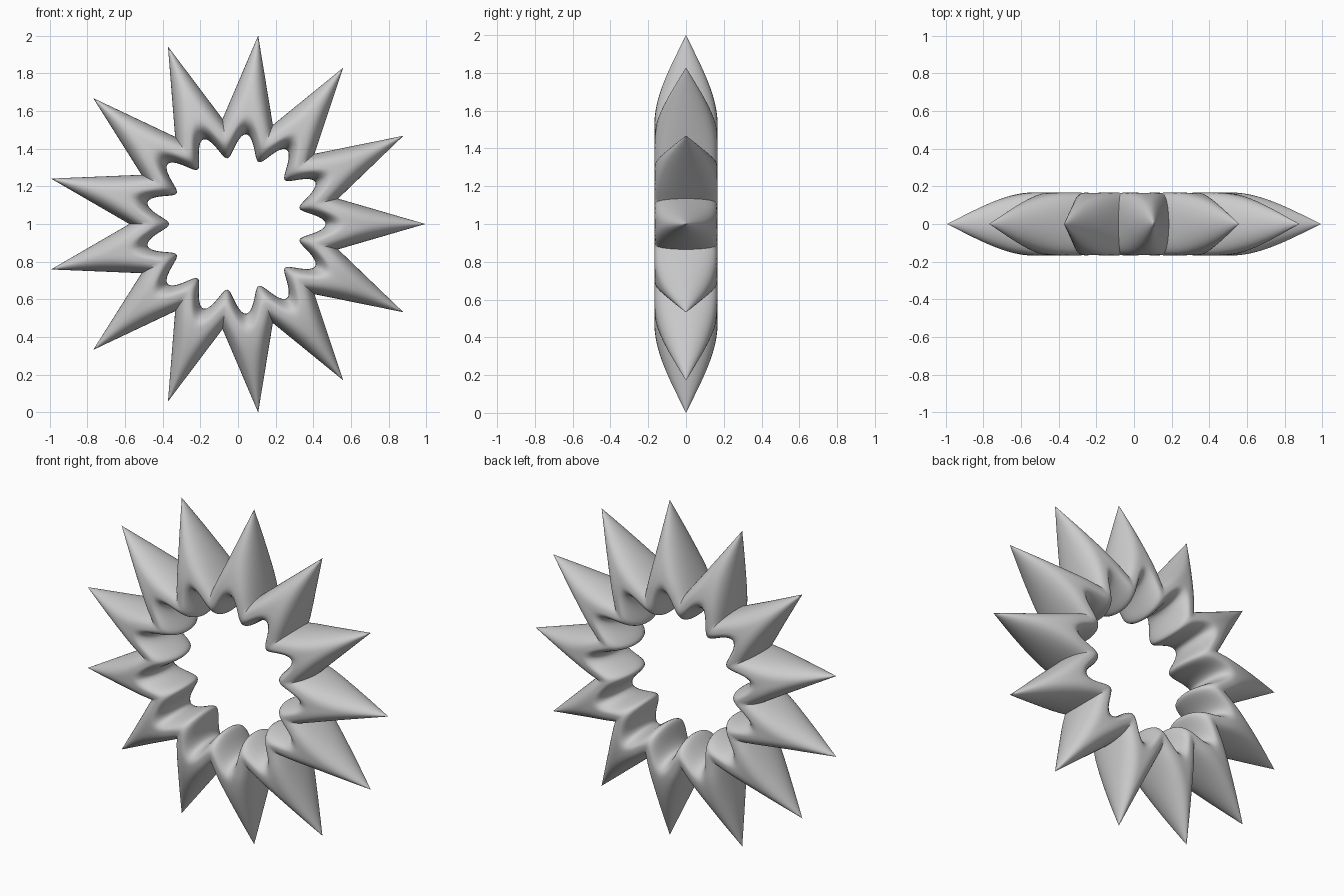
import bpy, bmesh
from math import pi, sin, cos, sqrt

if "Cube" in bpy.data.objects:
    bpy.data.objects.remove(bpy.data.objects["Cube"])

N = 13            # spikes
HALF = 14         # sections per half spike
LOOP = 48         # points round each section
R = 1.0074        # spike tip radius
CX, CZ = -0.0144, 1.0
A = pi / N                                   # half the angle of one spike
VX, VZ = 0.562 * cos(A), 0.562 * sin(A)      # valley between two spikes
K = VZ / (R - VX)                            # spike taper


def outer(a):
    # straight spike flank in polar form
    return R * VZ / (VZ * cos(a) + (R - VX) * sin(a))


def inner(t):
    # rounded teeth on the inside, between the spikes
    return 0.415 + 0.064 * cos(pi * t)


def thickness(r, a, t):
    ri = inner(t)
    d = max(R - r * cos(a), 1e-6)            # distance back from the tip
    u = min(d / 0.46, 1)
    h = 0.167 * (0.55 * sin(pi / 2 * u) + 0.45 * u * (1.5 - 0.5 * u * u) * (0.7 + 0.3 * u))
    # cross-section: oval at the tip, squarer at the base
    p = 2 + 3 * min(d / 0.46, 1.3) ** 4
    side = sqrt(max(0, 1 - min(1, r * sin(a) / (K * d)) ** p))
    # rounded inner rim
    q = min(1, (r - ri) / 0.1)
    rim = sqrt(max(0, 1 - (1 - q) ** 2))
    return h * side * rim


bm = bmesh.new()
rings = []
for k in range(N):
    for j in range(-HALF, HALF):
        t = (abs(j) / HALF) ** 1.5
        a = t * A
        ang = 2 * A * k + (a if j >= 0 else -a)
        ring = []
        for i in range(LOOP):
            f = 2 * pi * i / LOOP
            s = (1 + cos(f)) / 2
            r = inner(t) + (outer(a) - inner(t)) * s
            y = 0 if i in (0, LOOP // 2) else thickness(r, a, t)
            y = y if i < LOOP // 2 else -y
            ring.append(bm.verts.new((CX + r * cos(ang), y, CZ + r * sin(ang))))
        rings.append(ring)

# skin the sections into a closed ring
for n, ring in enumerate(rings):
    nxt = rings[(n + 1) % len(rings)]
    for i in range(LOOP):
        m = (i + 1) % LOOP
        bm.faces.new((ring[i], ring[m], nxt[m], nxt[i]))
bmesh.ops.recalc_face_normals(bm, faces=bm.faces)

mesh = bpy.data.meshes.new("spiked_ring")
bm.to_mesh(mesh)
bm.free()
obj = bpy.data.objects.new("spiked_ring", mesh)
bpy.context.collection.objects.link(obj)
bpy.context.view_layer.objects.active = obj
obj.select_set(True)
bpy.ops.object.shade_smooth_by_angle(angle=1.0)
